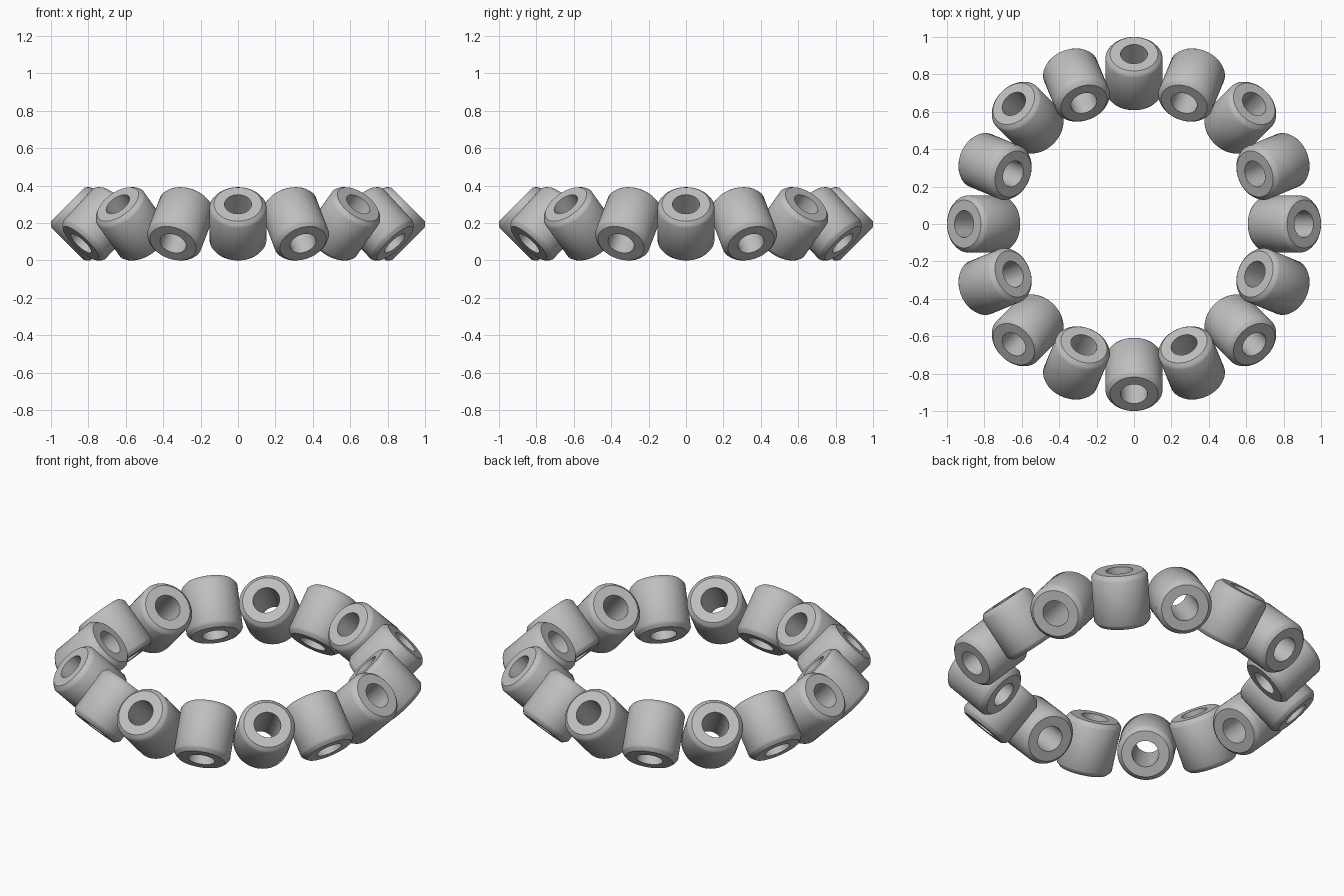
import bpy, bmesh, math
from mathutils import Matrix, Vector

cube = bpy.data.objects.get("Cube")
if cube:
    bpy.data.objects.remove(cube, do_unlink=True)

BEADS = 16
SIDES = 64
RING_RADIUS = 0.804
CENTRE_HEIGHT = 0.196
TILT = math.radians(45)

# Single grey material
grey = bpy.data.materials.new("bead grey")
grey.use_nodes = True
colour = (0.52, 0.52, 0.52, 1)
grey.diffuse_color = colour
grey.node_tree.nodes["Principled BSDF"].inputs["Base Color"].default_value = colour


def bead_mesh():
    """Lathe a drilled cylinder with rounded-off rims around z."""
    hole = 0.072
    half = [(hole, 0.148), (0.128, 0.148), (0.144, 0.133), (0.152, 0.120)]
    profile = half + [(r, -z) for r, z in reversed(half)]
    bm = bmesh.new()
    verts = [bm.verts.new((r, 0, z)) for r, z in profile]
    edges = [bm.edges.new((v, verts[(i + 1) % len(verts)]))
             for i, v in enumerate(verts)]
    bmesh.ops.spin(bm, geom=verts + edges, cent=(0, 0, 0), axis=(0, 0, 1),
                   angle=math.tau, steps=SIDES, use_merge=False)
    bmesh.ops.remove_doubles(bm, verts=bm.verts, dist=0.0001)
    bmesh.ops.recalc_face_normals(bm, faces=bm.faces)
    # Smooth walls, crisp end faces
    for face in bm.faces:
        face.smooth = True
    for edge in bm.edges:
        edge.smooth = edge.calc_face_angle(0) < math.radians(35)
    mesh = bpy.data.meshes.new("bead")
    bm.to_mesh(mesh)
    bm.free()
    mesh.materials.append(grey)
    return mesh


# Ring of beads, tipped alternately outward and inward
mesh = bead_mesh()
for i in range(BEADS):
    tilt = TILT if i % 2 == 0 else -TILT
    bead = bpy.data.objects.new(f"bead_{i + 1}", mesh)
    bpy.context.collection.objects.link(bead)
    bead.matrix_world = (Matrix.Rotation(math.tau * i / BEADS, 4, 'Z')
                         @ Matrix.Translation(Vector((RING_RADIUS, 0, CENTRE_HEIGHT)))
                         @ Matrix.Rotation(tilt, 4, 'Y'))
